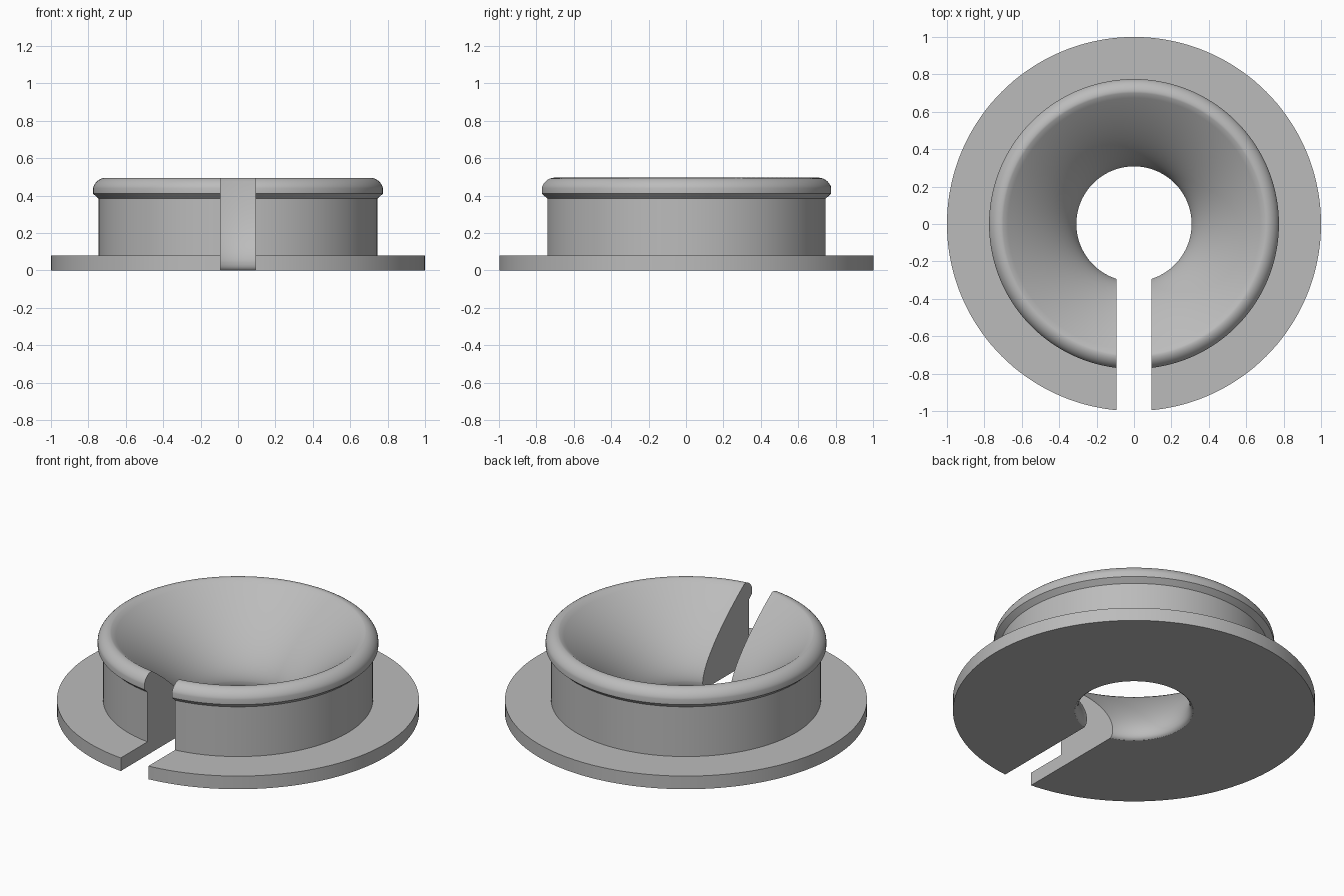
import bpy, bmesh
from math import cos, sin, pi
from mathutils import Vector
from mathutils.geometry import interpolate_bezier

cube = bpy.data.objects.get("Cube")
if cube:
    bpy.data.objects.remove(cube, do_unlink=True)

SEGMENTS = 144
SLOT_WIDTH = 0.186

grey = bpy.data.materials.new("plain_grey")
grey.use_nodes = True
colour = (0.5, 0.5, 0.5, 1)
grey.diffuse_color = colour
grey.node_tree.nodes["Principled BSDF"].inputs["Base Color"].default_value = colour


def curve(start, handle_a, handle_b, end, count):
    """Points (radius, height) along one bezier span."""
    pts = [Vector((r, z, 0)) for r, z in (start, handle_a, handle_b, end)]
    return [(p.x, p.y) for p in interpolate_bezier(*pts, count)]


# Cross-section: flange, straight wall, bevelled lip, funnel, rounded throat
profile = [(1, 0), (1, 0.08), (0.745, 0.08), (0.745, 0.383), (0.775, 0.41)]
profile += curve((0.775, 0.44), (0.772, 0.462), (0.745, 0.495), (0.71, 0.495), 9)
profile += curve((0.70, 0.493), (0.5, 0.35), (0.317, 0.17), (0.308, 0.05), 24)
profile += curve((0.308, 0.045), (0.308, 0.02), (0.315, 0.006), (0.328, 0), 6)

# Revolve the closed cross-section
bm = bmesh.new()
rings = []
for i in range(SEGMENTS):
    a = 2 * pi * i / SEGMENTS
    rings.append([bm.verts.new((r * cos(a), r * sin(a), z)) for r, z in profile])
for i, ring in enumerate(rings):
    after = rings[(i + 1) % SEGMENTS]
    for j in range(len(profile)):
        k = (j + 1) % len(profile)
        bm.faces.new((ring[j], after[j], after[k], ring[k]))
bmesh.ops.recalc_face_normals(bm, faces=bm.faces)
mesh = bpy.data.meshes.new("flanged_grommet")
bm.to_mesh(mesh)
bm.free()
grommet = bpy.data.objects.new("flanged_grommet", mesh)
bpy.context.collection.objects.link(grommet)
mesh.materials.append(grey)

# Cable slot cut through the front, from the throat outwards
bpy.ops.mesh.primitive_cube_add(size=1, location=(0, -0.75, 0.25))
cutter = bpy.context.object
cutter.name = "slot_cutter"
cutter.scale = (SLOT_WIDTH, 1.5, 1)
cutter.hide_render = True
cutter.data.materials.append(grey)
bpy.context.view_layer.update()

slot = grommet.modifiers.new("slot", "BOOLEAN")
slot.operation = "DIFFERENCE"
slot.solver = "EXACT"
slot.object = cutter

bpy.ops.object.select_all(action="DESELECT")
grommet.select_set(True)
bpy.context.view_layer.objects.active = grommet
bpy.ops.object.modifier_apply(modifier=slot.name)
bpy.data.objects.remove(cutter, do_unlink=True)

# Smooth the curved surfaces, keep the machined edges sharp
bpy.ops.object.shade_smooth_by_angle(angle=pi / 6)
